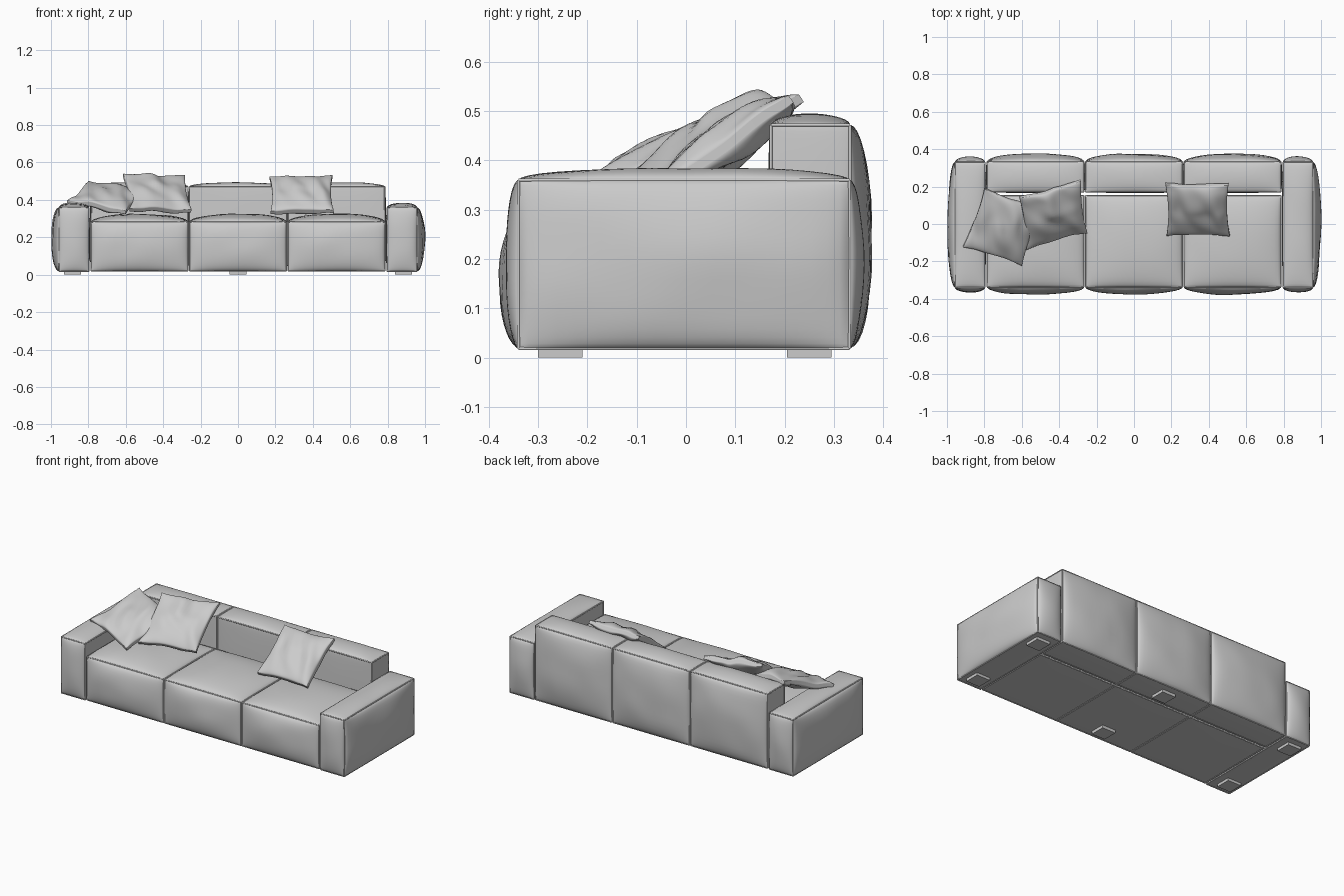
import bpy, bmesh, math
from mathutils import Vector, Matrix, noise

if "Cube" in bpy.data.objects:
    bpy.data.objects.remove(bpy.data.objects["Cube"])


def finish(name, bm, angle=45):
    mesh = bpy.data.meshes.new(name)
    bm.to_mesh(mesh)
    bm.free()
    ob = bpy.data.objects.new(name, mesh)
    bpy.context.collection.objects.link(ob)
    bpy.ops.object.select_all(action='DESELECT')
    ob.select_set(True)
    bpy.context.view_layer.objects.active = ob
    bpy.ops.object.shade_smooth_by_angle(angle=math.radians(angle))
    return ob


def puffed_box(lo, hi, bulge, n=18, power=0.5, wrinkle=0.03, freq=7, seed=0.0):
    """Box whose faces swell; bulge = (-x, +x, -y, +y, -z, +z)."""
    bm = bmesh.new()
    ticks = [-math.cos(math.pi * i / n) for i in range(n + 1)]
    for axis in range(3):
        a, b = (axis + 1) % 3, (axis + 2) % 3
        for side in (0, 1):
            amount = bulge[axis * 2 + side]
            grid = []
            for u in ticks:
                row = []
                for v in ticks:
                    p = Vector((0, 0, 0))
                    p[axis] = (lo, hi)[side][axis]
                    p[a] = lo[a] + (hi[a] - lo[a]) * (u + 1) / 2
                    p[b] = lo[b] + (hi[b] - lo[b]) * (v + 1) / 2
                    mask = max(0.0, (1 - u * u) * (1 - v * v)) ** power
                    q = Vector((p.x * freq + p.y * freq * 0.5, p.y * freq * 0.6, p.z * freq + seed))
                    swell = amount * mask * (1 + wrinkle * noise.noise(q) * 2)
                    p[axis] += swell * (1 if side else -1)
                    row.append(bm.verts.new(p))
                grid.append(row)
            for i in range(n):
                for j in range(n):
                    bm.faces.new((grid[i][j], grid[i + 1][j], grid[i + 1][j + 1], grid[i][j + 1]))
    bmesh.ops.remove_doubles(bm, verts=bm.verts, dist=1e-5)
    bmesh.ops.recalc_face_normals(bm, faces=bm.faces)
    return bm


def piping(name, lo, hi, radius=0.0035):
    """Raised seam along every edge of a box."""
    cu = bpy.data.curves.new(name, 'CURVE')
    cu.dimensions = '3D'
    cu.bevel_depth = radius
    cu.bevel_resolution = 1
    ends = (lo, hi)
    for axis in range(3):
        a, b = (axis + 1) % 3, (axis + 2) % 3
        for i in (0, 1):
            for j in (0, 1):
                sp = cu.splines.new('POLY')
                sp.points.add(1)
                for k in (0, 1):
                    p = [0, 0, 0, 1]
                    p[axis], p[a], p[b] = ends[k][axis], ends[i][a], ends[j][b]
                    sp.points[k].co = p
    ob = bpy.data.objects.new(name, cu)
    bpy.context.collection.objects.link(ob)


def cushion(name, lo, hi, bulge, seed):
    finish(name, puffed_box(lo, hi, bulge, wrinkle=0.08, seed=seed))
    piping(name + "_piping", lo, hi)


def pillow(name, bl, br, tl, half, seed):
    """Loose pillow spanned by three of its corners."""
    bl, br, tl = Vector(bl), Vector(br), Vector(tl)
    ex, ey = (br - bl) / 2, (tl - bl) / 2
    ez = ex.cross(ey).normalized()
    centre = (br + tl) / 2
    bm = puffed_box((-1, -1, -0.009), (1, 1, 0.009), (0, 0, 0, 0, half, half),
                    n=32, wrinkle=0.22, freq=1.9, seed=seed)
    for v in bm.verts:
        x, y, z = v.co
        # pulled-in edges, a soft sag and a few folds
        px = x * (1 - 0.07 * (1 - y * y))
        py = y * (1 - 0.07 * (1 - x * x))
        wave = 0.012 * noise.noise(Vector((x * 1.3, y * 1.3, seed + 5)))
        fold = 0.005 * math.sin(7 * (x * 0.8 + y * 0.5) + 3 * noise.noise(Vector((x, y, seed))))
        v.co = centre + ex * px + ey * py + ez * (z + wave + fold * (1 - x * x * y * y))
    finish(name, bm, 50)


# Seats and backrests
for i, label in enumerate(("left", "middle", "right")):
    x0 = -0.785 + i * 0.526
    x1 = x0 + 0.518
    cushion("seat_" + label, (x0, -0.338, 0.02), (x1, 0.152, 0.283),
            (0.003, 0.003, 0.04, 0.004, 0.003, 0.043), i * 3.1)
    cushion("backrest_" + label, (x0, 0.172, 0.02), (x1, 0.333, 0.472),
            (0.008, 0.008, 0.006, 0.045, 0.003, 0.023), i * 2.3 + 20)

# Arms
for s, label in ((-1, "left"), (1, "right")):
    xs = sorted((s * 0.797, s * 0.957))
    sides = (0.042, 0.006) if s < 0 else (0.006, 0.042)
    cushion("arm_" + label, (xs[0], -0.34, 0.018), (xs[1], 0.332, 0.36),
            (*sides, 0.026, 0.028, 0.003, 0.027), 40 + s)

# Feet
for x in (-0.885, 0, 0.885):
    for y in (-0.255, 0.25):
        bm = bmesh.new()
        bmesh.ops.create_cube(bm, size=1, matrix=Matrix.Translation((x, y, 0.009))
                              @ Matrix.Diagonal((0.09, 0.09, 0.018, 1)))
        finish("foot", bm, 30)

# Loose pillows
pillow("pillow_on_arm", (-0.915, -0.12, 0.385), (-0.60, -0.222, 0.335), (-0.80, 0.19, 0.495), 0.036, 1.7)
pillow("pillow_left", (-0.58, -0.135, 0.345), (-0.25, -0.045, 0.34), (-0.615, 0.145, 0.53), 0.036, 4.2)
pillow("pillow_right", (0.175, -0.058, 0.33), (0.512, -0.06, 0.335), (0.168, 0.215, 0.52), 0.036, 8.9)
